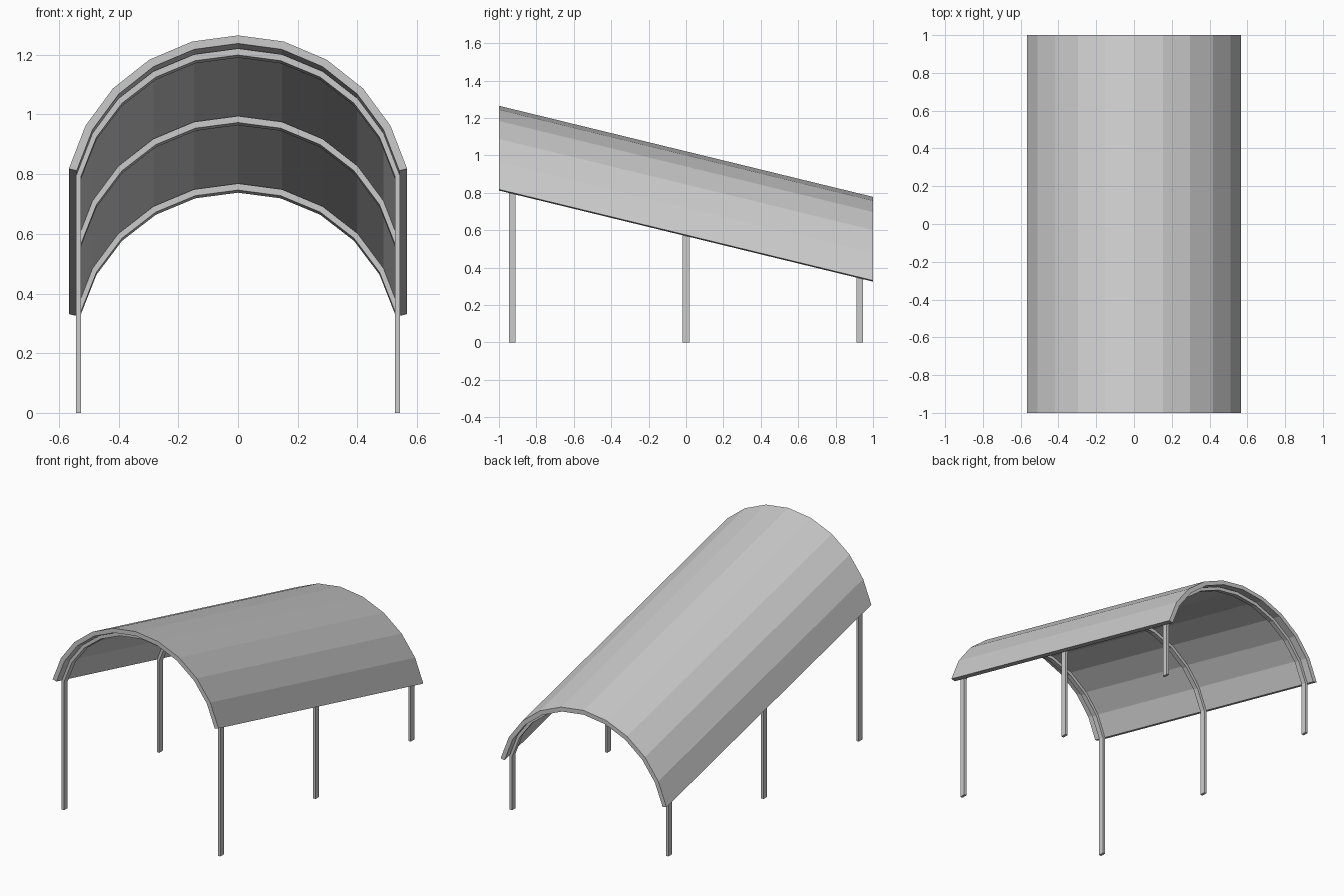
import bpy, bmesh, math

if "Cube" in bpy.data.objects:
    bpy.data.objects.remove(bpy.data.objects["Cube"])

SLOPE = -0.2435      # roof falls towards the back
CENTRE_Z = 0.4385    # arc centre height at y = 0
STEP = math.radians(15.3)


def arc(rx, rz):
    """Ten-sided arch, left to right, as (x, z) points."""
    return [(rx * math.sin(i * STEP), CENTRE_Z + rz * math.cos(i * STEP))
            for i in range(-5, 6)]


def sheared_strip(name, outer, inner, y0, y1, feet=False):
    """Solid between two arches, sloped along y; feet extend down to z = 0."""
    bm = bmesh.new()
    sections = []
    for o, i in zip(outer, inner):
        sections.append([bm.verts.new((x, y, z + SLOPE * y))
                         for (x, z), y in ((o, y0), (o, y1), (i, y1), (i, y0))])
    if feet:
        ends = [[bm.verts.new((v.co.x, v.co.y, 0)) for v in sections[k]]
                for k in (0, -1)]
        sections = [ends[0]] + sections + [ends[1]]
    for a, b in zip(sections, sections[1:]):
        for k in range(4):
            n = (k + 1) % 4
            bm.faces.new((a[k], a[n], b[n], b[k]))
    bm.faces.new(sections[0])
    bm.faces.new(sections[-1])
    bmesh.ops.recalc_face_normals(bm, faces=bm.faces)
    mesh = bpy.data.meshes.new(name)
    bm.to_mesh(mesh)
    bm.free()
    obj = bpy.data.objects.new(name, mesh)
    bpy.context.collection.objects.link(obj)
    return obj


# Arched roof sheet
sheared_strip("roof", arc(0.583, 0.583), arc(0.556, 0.556), -1, 1)

# Three hoops, each an arched rib running down into two posts
for label, y in (("front", -0.929), ("middle", 0), ("back", 0.929)):
    sheared_strip(label + "_support_hoop", arc(0.558, 0.552), arc(0.541, 0.53),
                  y - 0.018, y + 0.018, feet=True)
